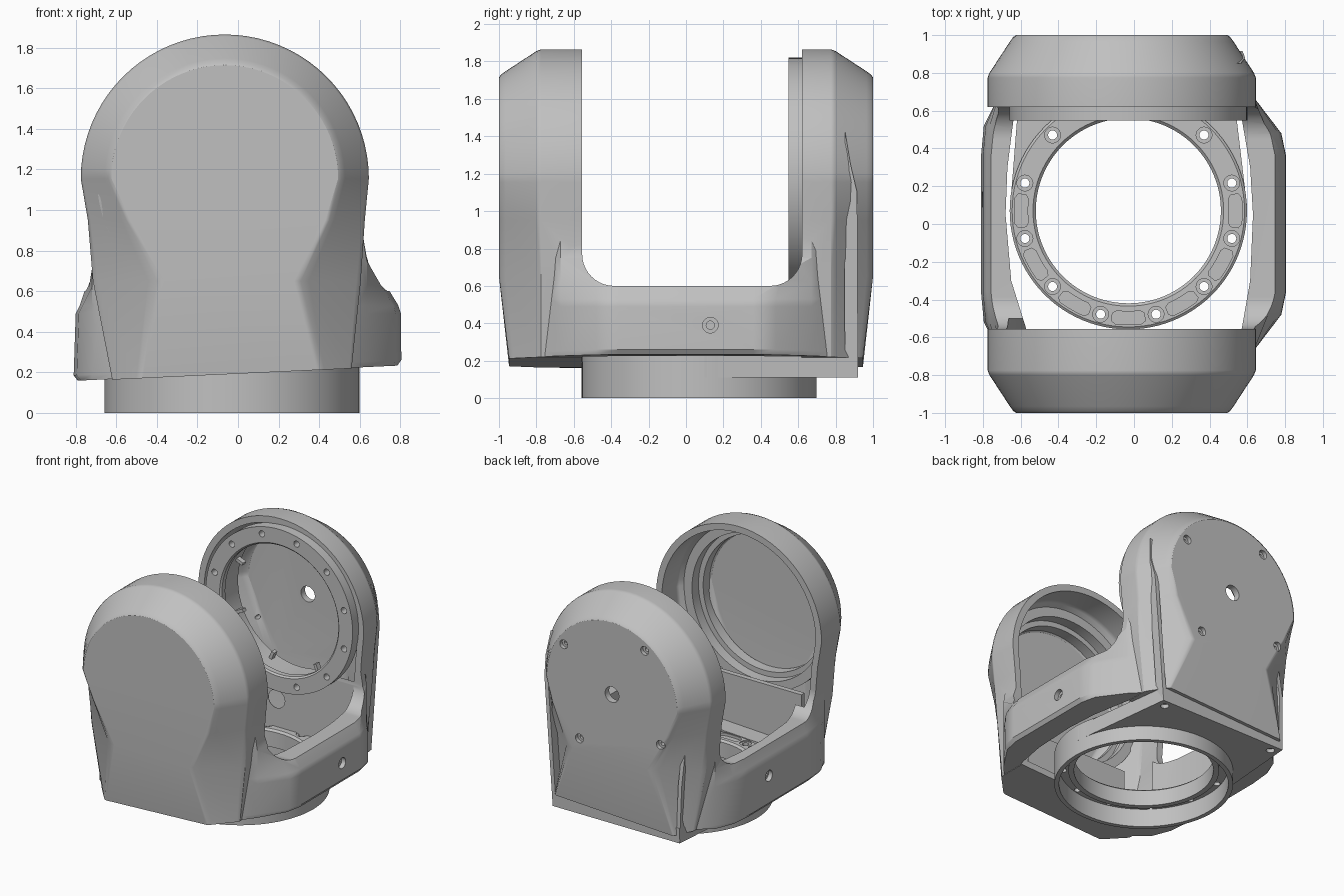
import bpy, bmesh, math
from mathutils import Matrix, Vector

cube = bpy.data.objects.get("Cube")
if cube:
    bpy.data.objects.remove(cube, do_unlink=True)

grey = bpy.data.materials.new("machined grey")
grey.use_nodes = True
grey.diffuse_color = (0.53, 0.53, 0.53, 1)
grey.node_tree.nodes["Principled BSDF"].inputs["Base Color"].default_value = grey.diffuse_color

AXIS_X, AXIS_Z = -0.065, 1.155          # arm crown centre
HUB = Vector((-0.03, 0, 1.19))          # pivot bearing centre
RING = Vector((-0.03, 0.07, 0))         # base bearing centre
TURN_Y = Matrix.Rotation(-math.pi / 2, 4, 'X')   # lathe axis z -> +y
TURN_X = Matrix.Rotation(math.pi / 2, 4, 'Y')    # lathe axis z -> +x


def make(name, bm):
    bmesh.ops.recalc_face_normals(bm, faces=bm.faces)
    mesh = bpy.data.meshes.new(name)
    bm.to_mesh(mesh)
    bm.free()
    mesh.materials.append(grey)
    ob = bpy.data.objects.new(name, mesh)
    bpy.context.collection.objects.link(ob)
    return ob


def loft(name, rings, end_caps=None):
    """Skin a list of equal-length closed rings; the last cap may be split."""
    bm = bmesh.new()
    rows = [[bm.verts.new(p) for p in ring] for ring in rings]
    n = len(rows[0])
    for a, b in zip(rows, rows[1:]):
        for i in range(n):
            j = (i + 1) % n
            bm.faces.new((a[i], a[j], b[j], b[i]))
    bm.faces.new(rows[0])
    for cap in end_caps or [range(n)]:
        bm.faces.new([rows[-1][i] for i in cap])
    return make(name, bm)


def lathe(name, profile, at, turn=Matrix(), segs=72):
    """Turn a closed (radius, height) profile around an axis."""
    bm = bmesh.new()
    m = Matrix.Translation(at) @ turn
    rows = [[bm.verts.new(m @ Vector((r * math.cos(a), r * math.sin(a), h))) for r, h in profile]
            for a in (2 * math.pi * k / segs for k in range(segs))]
    n = len(profile)
    for k in range(segs):
        a, b = rows[k], rows[(k + 1) % segs]
        for i in range(n):
            j = (i + 1) % n
            bm.faces.new((a[i], a[j], b[j], b[i]))
    return make(name, bm)


def rod(r, h0, h1, at, turn=Matrix(), segs=20):
    m = Matrix.Translation(at) @ turn
    ring = [(r * math.cos(2 * math.pi * k / segs), r * math.sin(2 * math.pi * k / segs)) for k in range(segs)]
    return loft("cutter", [[m @ Vector((x, y, h)) for x, y in ring] for h in (h0, h1)])


def slab(name, outline, z0, z1):
    return loft(name, [[(x, y, z) for x, y in outline] for z in (z0, z1)])


def box(name, x0, x1, y0, y1, z0, z1):
    return slab(name, [(x0, y0), (x1, y0), (x1, y1), (x0, y1)], z0, z1)


def combine(ob, other, op='DIFFERENCE'):
    mod = ob.modifiers.new("combine", 'BOOLEAN')
    mod.operation, mod.solver, mod.object = op, 'EXACT', other
    dg = bpy.context.evaluated_depsgraph_get()
    mesh = bpy.data.meshes.new_from_object(ob.evaluated_get(dg))
    ob.modifiers.clear()
    ob.data = mesh
    bpy.data.objects.remove(other, do_unlink=True)


def floor_z(x):
    return 0.193 + 0.047 * x


def arm(name, side, start, d=0.0):
    """Arched arm tapering to its outer face; d insets it for the cavity."""
    n = 40
    foot = (-0.48, 0.4) if side < 0 else (-0.55, 0.46)   # outer face width at the floor
    def ring(y, t):
        r = 0.71 - 0.14 * t - d
        pts = [(AXIS_X + r * math.cos(math.pi * k / n), AXIS_Z + r * math.sin(math.pi * k / n), 0)
               for k in range(n + 1)]
        mix = lambda a, b: a + (b - a) * t
        left = [(mix(-0.74, -0.545) + d, 0.95, 0), (mix(-0.715, -0.39) + d, 0.65, 0)]
        right = [(mix(0.605, 0.3) - d, 0.65, 0), (mix(0.625, 0.445) - d, 0.95, 0)]
        low = [(x, floor_z(x) + d, 0.05 * t) for x in (mix(-0.62, foot[0]) + d, mix(0.56, foot[1]) - d)]
        return [(x, side * (y - s - d), z) for x, z, s in pts + left + low + right]
    stations = [(start + d, 0), (0.775, 0), (0.8, 0.07), (0.965, 0.84), (0.99, 0.97), (1, 1.08)]
    total = n + 7
    caps = [[i for i in range(total) if i not in (n + 3, n + 4)], [n + 2, n + 3, n + 4, n + 5]]
    return loft(name, [ring(y, t) for y, t in stations], caps)


# Yoke body: arms joined to a shouldered base that fades into them
def plan(z, right, left, slope=False):
    half = [(right, 0.36), (right - 0.025, 0.48), (min(right, 0.635), 0.67), (0.53, 0.79),
            (-0.59, 0.79), (max(left, -0.72), 0.67), (left + 0.015, 0.52), (left, 0.36)]
    pts = half + [(x, -y) for x, y in reversed(half)]
    return [(x, y, z + floor_z(x) if slope else z) for x, y in pts]


body = loft("yoke_body", [plan(0.003, 0.785, -0.79, True), plan(0.03, 0.805, -0.81, True),
                          plan(0.49, 0.803, -0.8), plan(0.53, 0.79, -0.78), plan(0.62, 0.735, -0.75),
                          plan(0.75, 0.67, -0.72), plan(0.95, 0.6, -0.7)])
combine(body, arm("front_arm", -1, 0.45), 'UNION')
combine(body, arm("back_arm", 1, 0.45), 'UNION')


# Rounded channel between the arms
def arc(cy, a0):
    return [(cy + 0.17 * math.cos(math.radians(a0 + 9 * k)),
             0.77 + 0.17 * math.sin(math.radians(a0 + 9 * k))) for k in range(11)]


channel = arc(-0.385, 180) + arc(0.45, 270) + [(0.62, 2.5), (-0.555, 2.5)]
combine(body, loft("cutter", [[(x, y, z) for y, z in channel] for x in (-1.2, 1.2)]))

# Hollow arms, open well and bearing openings
combine(body, arm("cutter", -1, 0.5, 0.05))
combine(body, arm("cutter", 1, 0.62, 0.05))
well = [(-0.57, -0.557), (0.57, -0.557), (0.615, -0.3), (0.63, 0.05), (0.615, 0.3),
        (0.56, 0.617), (-0.63, 0.617), (-0.67, 0.3), (-0.68, 0.05), (-0.65, -0.3)]
combine(body, slab("cutter", well, -0.1, 0.9))
combine(body, rod(0.55, 0.5, 0.75, HUB, TURN_Y, 72))
combine(body, rod(0.07, 0.5, 0.75, (-0.1, 0, 0.46), TURN_Y))

# Back face: centre hole and four screw recesses
combine(body, rod(0.06, 0.9, 1.1, (AXIS_X, 0, AXIS_Z), TURN_Y))
for k in range(4):
    a = math.radians(34 + 90 * k)
    at = (AXIS_X + 0.5 * math.cos(a), 0, AXIS_Z + 0.5 * math.sin(a))
    combine(body, rod(0.034, 0.97, 1.1, at, TURN_Y))
    combine(body, rod(0.015, 0.9, 1.1, at, TURN_Y))

# Counterbored side screw holes
for s in (1, -1):
    for r, depth in ((0.042, 0.77), (0.022, 0.72)):
        combine(body, rod(r, s * depth, s * 0.9, (0, 0.13, 0.39), TURN_X))

# Base bearing ring with bolt holes, and slots round its front half
ring = lathe("base_ring", [(0.628, 0), (0.628, 0.235), (0.615, 0.245), (0.505, 0.245), (0.49, 0.23),
                           (0.49, 0.11), (0.53, 0.11), (0.53, 0.14), (0.595, 0.14), (0.595, 0)], RING, segs=96)
for k in range(12):
    a = math.radians(15 + 30 * k)
    at = RING + Vector((0.567 * math.cos(a), 0.567 * math.sin(a), 0))
    combine(ring, rod(0.042, 0.237, 0.3, at))
    combine(ring, rod(0.024, 0.05, 0.3, at))
    if k < 5:
        continue
    slot = []
    for r, sign in ((0.603, 1), (0.533, -1)):
        for s in range(-4, 5):
            b = a + math.radians(15 + sign * s * 2.2)
            rr = r - sign * (0.014 if abs(s) == 4 else 0)
            slot.append((RING.x + rr * math.cos(b), RING.y + rr * math.sin(b)))
    combine(ring, slab("cutter", slot, 0.225, 0.3))

# Back floor plate, wrapped round the bearing
wedge = [(-0.655, 0.1), (0.598, 0.1), (0.5, 0.92), (-0.59, 0.92)]
plate = slab("back_floor_plate", wedge, 0.11, 0.225)
combine(plate, rod(0.61, 0, 0.5, RING, segs=96))
for x in (-0.53, 0.44):
    combine(plate, rod(0.03, 0, 0.14, (x, 0.86, 0)))


# Thin corner fins rising from the plate
def fin(name, outer, width):
    inner = [(x, y - 0.07, z) for x, y, z in reversed(outer[:2])]
    loft(name, [[(x + w, y, z) for x, y, z in outer + inner] for w in (0, width)])


fin("left_corner_fin", [(0.5, 0.92, 0.11), (0.575, 0.915, 1.1), (0.588, 0.88, 1.25), (0.565, 0.85, 1.43)], -0.03)
fin("right_corner_fin", [(-0.59, 0.92, 0.11), (-0.6, 0.91, 0.55), (-0.6, 0.87, 0.78)], 0.03)

# Pivot bearing in the back arm
hub = lathe("pivot_flange", [(0.63, 0.548), (0.63, 0.63), (0.56, 0.63), (0.56, 0.8), (0.53, 0.8),
                             (0.53, 0.6), (0.5, 0.6), (0.5, 0.56), (0.512, 0.548)], HUB, TURN_Y, 96)
for k in range(12):
    a = math.radians(15 + 30 * k)
    at = HUB + Vector((0.575 * math.cos(a), 0, 0.575 * math.sin(a)))
    combine(hub, rod(0.024, 0.5, 0.6, at, TURN_Y))

# Ribs behind the flange
for k in range(8):
    rib = box("pivot_rib_%d" % (k + 1), 0.47, 0.54, 0.72, 0.76, -0.012, 0.012)
    rib.data.transform(Matrix.Translation(HUB) @ Matrix.Rotation(math.radians(45 * k + 22), 4, 'Y'))

# Front arm interior: stepped seat and lower panel
lathe("front_seat_ring", [(0.63, -0.78), (0.56, -0.78), (0.56, -0.86), (0.52, -0.86),
                          (0.52, -0.94), (0.63, -0.87)], (AXIS_X, 0, AXIS_Z), TURN_Y, 96)
box("front_inner_panel", -0.5, 0.38, -0.74, -0.7, 0.23, 0.62)

# Smooth curved surfaces, keep machined edges and flat faces
bpy.ops.object.select_all(action='DESELECT')
for ob in bpy.context.collection.objects:
    if ob.type == 'MESH' and grey.name in ob.data.materials:
        ob.select_set(True)
        bpy.context.view_layer.objects.active = ob
bpy.ops.object.shade_smooth_by_angle(angle=math.radians(30))
body.modifiers.new("flat faces", 'WEIGHTED_NORMAL').keep_sharp = True
